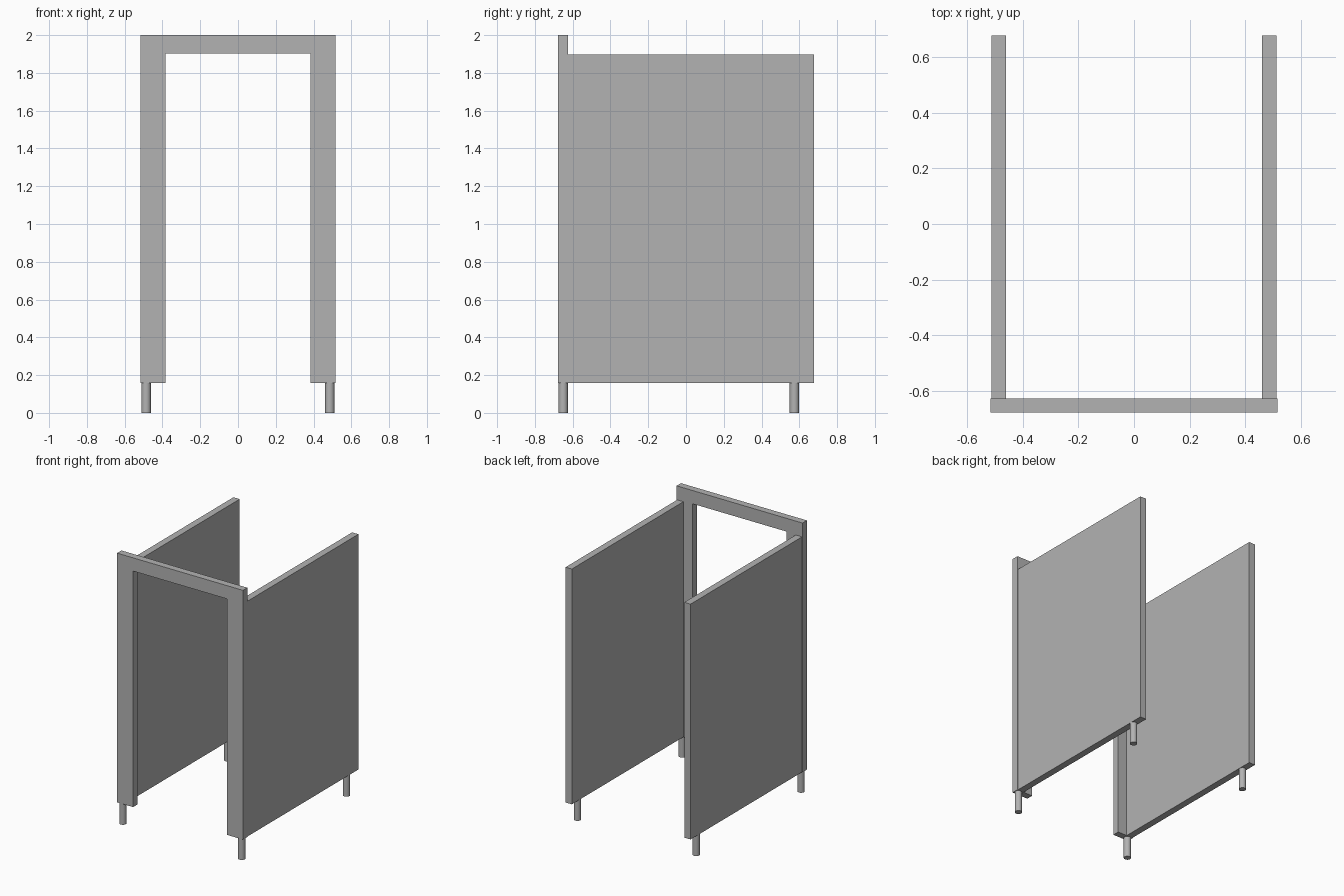
import bpy, bmesh

cube = bpy.data.objects.get("Cube")
if cube:
    bpy.data.objects.remove(cube, do_unlink=True)


def make_material(name, colour):
    mat = bpy.data.materials.new(name)
    mat.use_nodes = True
    mat.diffuse_color = colour
    mat.node_tree.nodes["Principled BSDF"].inputs["Base Color"].default_value = colour
    return mat


GREY = make_material("light grey", (0.45, 0.45, 0.45, 1))

# Shared dimensions
BOTTOM, PANEL_TOP, TOP = 0.157, 1.897, 2.0
HALF_W, HALF_D, THICK = 0.515, 0.677, 0.051
OPENING, LINTEL = 0.384, 1.902
FRAME_BACK = -HALF_D + THICK


def add_object(name, bm):
    bmesh.ops.recalc_face_normals(bm, faces=bm.faces)
    mesh = bpy.data.meshes.new(name)
    bm.to_mesh(mesh)
    bm.free()
    mesh.materials.append(GREY)
    obj = bpy.data.objects.new(name, mesh)
    bpy.context.collection.objects.link(obj)
    return obj


def extruded(name, outline, direction):
    """Fill a closed outline and extrude it into a slab."""
    bm = bmesh.new()
    face = bm.faces.new([bm.verts.new(p) for p in outline])
    new = bmesh.ops.extrude_face_region(bm, geom=[face])["geom"]
    verts = [v for v in new if isinstance(v, bmesh.types.BMVert)]
    bmesh.ops.translate(bm, verts=verts, vec=direction)
    return add_object(name, bm)


# Front door frame: an upside-down U
right_half = [(HALF_W, TOP), (HALF_W, BOTTOM), (OPENING, BOTTOM), (OPENING, LINTEL)]
left_half = [(-x, z) for x, z in reversed(right_half)]
extruded("front_frame", [(x, -HALF_D, z) for x, z in right_half + left_half],
         (0, THICK, 0))

for side, sign in (("left", 1), ("right", -1)):
    # Side partition, set in slightly from the frame edge
    outer = sign * (HALF_W - 0.004)
    panel = [(FRAME_BACK, BOTTOM), (HALF_D, BOTTOM),
             (HALF_D, PANEL_TOP), (FRAME_BACK, PANEL_TOP)]
    extruded(f"{side}_panel", [(outer, y, z) for y, z in panel],
             (-sign * THICK, 0, 0))

    # Round legs under the front and back corners
    for end, y in (("front", -0.65), ("back", 0.574)):
        bpy.ops.mesh.primitive_cylinder_add(
            vertices=16, radius=0.025, depth=BOTTOM,
            location=(sign * 0.486, y, BOTTOM / 2))
        leg = bpy.context.object
        leg.name = f"{side}_{end}_leg"
        leg.data.materials.append(GREY)
        bpy.ops.object.shade_smooth_by_angle()
